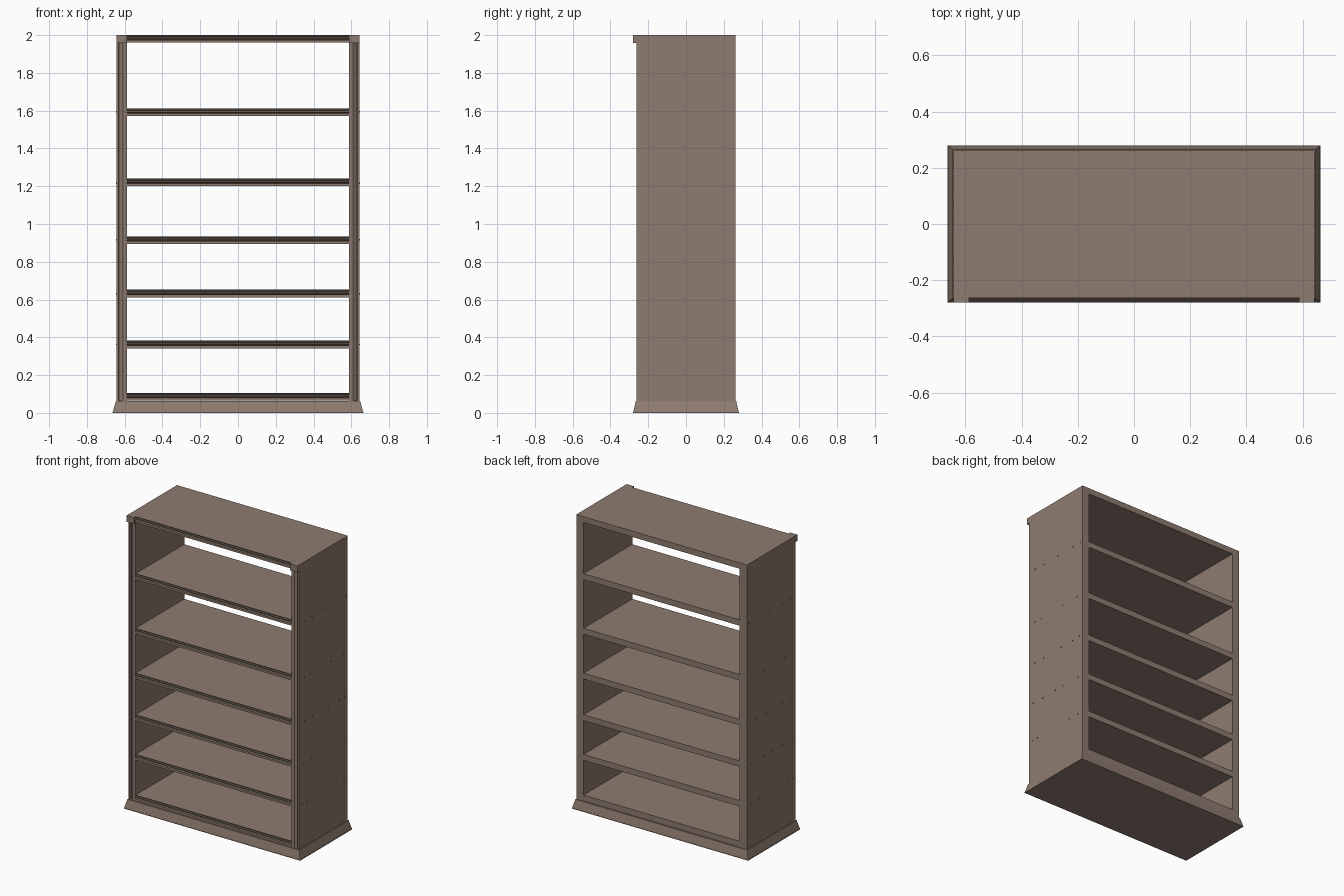
import bpy, bmesh
from mathutils import Vector

cube = bpy.data.objects.get("Cube")
if cube:
    bpy.data.objects.remove(cube)

wood = bpy.data.materials.new("brown_wood")
wood.use_nodes = True
colour = (0.27, 0.2, 0.16, 1)
wood.diffuse_color = colour
wood.node_tree.nodes["Principled BSDF"].inputs["Base Color"].default_value = colour

FRONT, BACK = -0.262, 0.262
INNER, OUTER = 0.588, 0.643


def finish(name, bm):
    bmesh.ops.recalc_face_normals(bm, faces=bm.faces)
    mesh = bpy.data.meshes.new(name)
    bm.to_mesh(mesh)
    bm.free()
    mesh.materials.append(wood)
    obj = bpy.data.objects.new(name, mesh)
    bpy.context.collection.objects.link(obj)
    return obj


def extrude_profile(name, points, offset):
    """Close a flat outline and sweep it along the offset."""
    bm = bmesh.new()
    face = bm.faces.new([bm.verts.new(p) for p in points])
    swept = bmesh.ops.extrude_face_region(bm, geom=[face], use_keep_orig=True)
    moved = [v for v in swept["geom"] if isinstance(v, bmesh.types.BMVert)]
    bmesh.ops.translate(bm, verts=moved, vec=Vector(offset))
    return finish(name, bm)


def box(name, x, y, z):
    rect = [(x[0], y[0], z[0]), (x[1], y[0], z[0]), (x[1], y[1], z[0]), (x[0], y[1], z[0])]
    return extrude_profile(name, rect, (0, 0, z[1] - z[0]))


# Flared plinth
plinth = box("plinth", (-0.664, 0.664), (-0.28, 0.28), (0, 0.062))
for v in plinth.data.vertices:
    if v.co.z > 0.03:
        v.co.x *= 0.647 / 0.664
        v.co.y *= 0.266 / 0.28
box("plinth_foot", (-0.664, 0.664), (-0.28, 0.28), (0, 0.005))

# Shelves and top board with a moulded front edge
edge = [(FRONT, 0.04), (-0.25, 0.03), (-0.258, 0.028), (-0.258, 0.022),
        (-0.25, 0.016), (FRONT, 0.014), (FRONT, 0), (BACK, 0), (BACK, 0.04)]
for i, z in enumerate((0.065, 0.342, 0.612, 0.895, 1.2, 1.572, 1.96)):
    name = "top_board" if z > 1.9 else f"shelf_{i + 1}"
    extrude_profile(name, [(-INNER, y, z + h) for y, h in edge], (2 * INNER, 0, 0))

# Side panels with a groove down the front edge, and the caps above them
side = [(INNER, BACK), (INNER, FRONT), (0.61, FRONT), (0.63, -0.246),
        (0.632, FRONT), (OUTER, FRONT), (OUTER, BACK)]
for s, label in ((1, "left"), (-1, "right")):
    extrude_profile(f"{label}_side_panel", [(s * x, y, 0.06) for x, y in side], (0, 0, 1.9))
    box(f"{label}_top_cap", sorted((s * INNER, s * OUTER)), (-0.28, BACK), (1.957, 2))

# Small nail heads where the shelves meet the sides
nail_rows = {1.595: (-0.2, -0.12, 0.02, 0.17, 0.24),
             1.215: (-0.2, -0.145, 0.08, 0.21),
             0.917: (-0.2, -0.12, 0.055, 0.165, 0.23),
             0.63: (-0.22, -0.125, -0.005, 0.075, 0.22),
             0.362: (-0.23, -0.18, 0.13, 0.22)}
bm = bmesh.new()
for s in (-1, 1):
    for z, row in nail_rows.items():
        for y in row:
            head = bmesh.ops.create_cube(bm, size=0.007)["verts"]
            bmesh.ops.translate(bm, verts=head, vec=(s * OUTER, y, z))
finish("nail_heads", bm)
